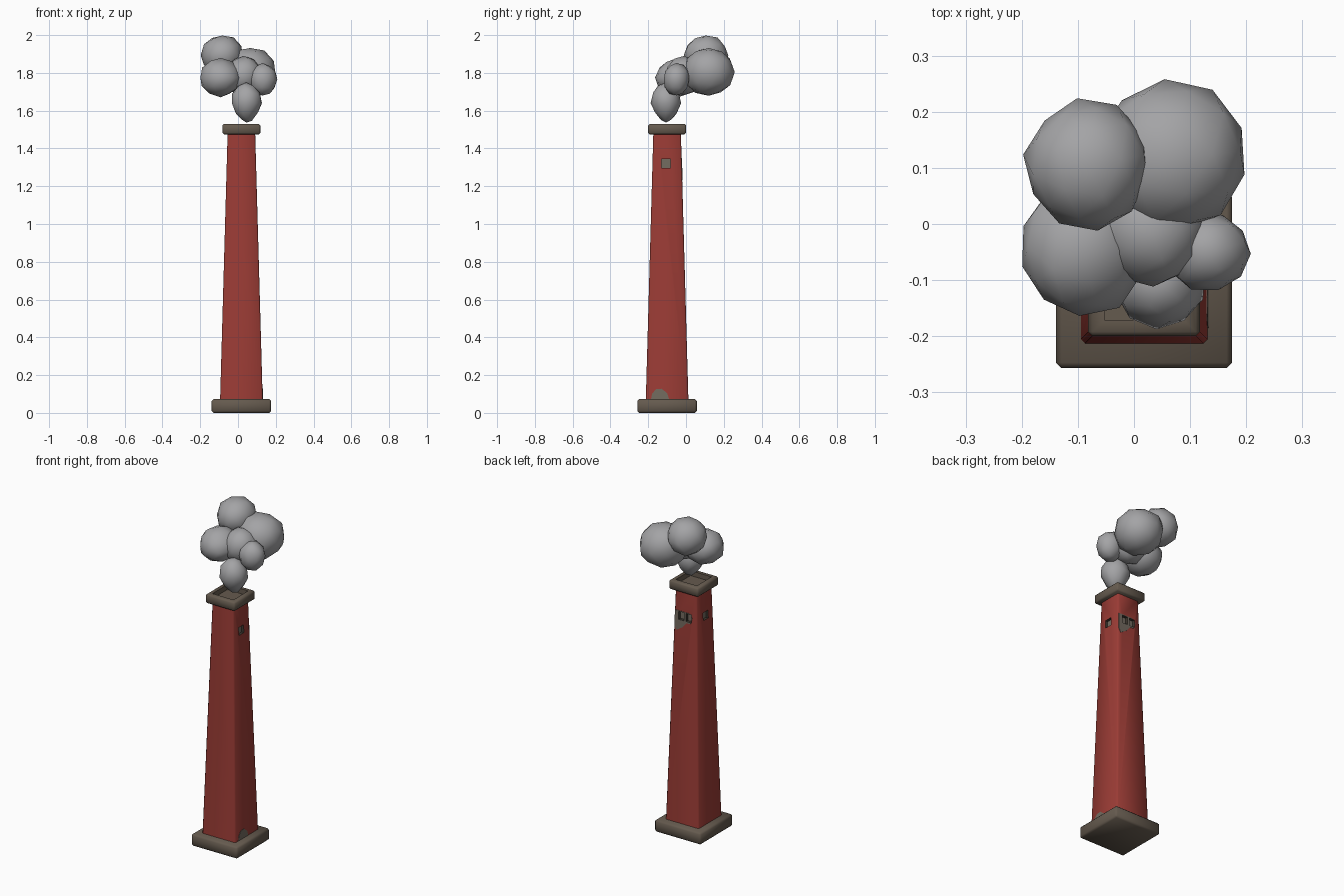
import bpy, bmesh, math, random
from mathutils import Vector, Matrix

cube = bpy.data.objects.get("Cube")
if cube:
    bpy.data.objects.remove(cube, do_unlink=True)
random.seed(4)
CX, CY = 0.018, -0.1
BOTTOM, TOP = 0.06, 1.48          # shaft ends
WIDE, NARROW = 0.113, 0.073       # shaft half widths


def material(name, rgb):
    m = bpy.data.materials.new(name)
    m.use_nodes = True
    m.diffuse_color = (*rgb, 1)
    m.node_tree.nodes["Principled BSDF"].inputs["Base Color"].default_value = (*rgb, 1)
    return m


brick = material("red brick", (0.33, 0.045, 0.036))
stone = material("brown stone", (0.13, 0.103, 0.077))
mortar = material("grey mortar", (0.17, 0.145, 0.115))
shadow = material("dark recess", (0.05, 0.04, 0.03))
smoke = material("grey smoke", (0.37, 0.37, 0.38))


def finish(name, bm, *mats):
    mesh = bpy.data.meshes.new(name)
    bmesh.ops.recalc_face_normals(bm, faces=bm.faces)
    bm.to_mesh(mesh)
    bm.free()
    obj = bpy.data.objects.new(name, mesh)
    bpy.context.collection.objects.link(obj)
    for m in mats:
        mesh.materials.append(m)
    return obj


def select(obj):
    bpy.ops.object.select_all(action='DESELECT')
    obj.select_set(True)
    bpy.context.view_layer.objects.active = obj


def smooth(obj, degrees):
    select(obj)
    bpy.ops.object.shade_smooth_by_angle(angle=math.radians(degrees))


def block(name, half, z0, z1, bevel, mat, top_half=None, recess=None):
    """Square block, optionally tapered or hollowed from above."""
    bm = bmesh.new()
    bmesh.ops.create_cube(bm, size=2)
    for v in bm.verts:
        h = half if v.co.z < 0 else (top_half or half)
        v.co = (CX + v.co.x * h, CY + v.co.y * h, z0 if v.co.z < 0 else z1)
    edges = bm.edges[:]
    if top_half:
        edges = [e for e in edges if abs(e.verts[0].co.z - e.verts[1].co.z) > 0.1]
    bmesh.ops.bevel(bm, geom=edges, offset=bevel, segments=1, affect='EDGES')
    if recess:
        bm.normal_update()
        lid = max(bm.faces, key=lambda f: f.calc_center_median().z)
        bmesh.ops.inset_individual(bm, faces=[lid], thickness=recess)
        floor = bmesh.ops.extrude_discrete_faces(bm, faces=[lid])["faces"][0]
        for v in floor.verts:
            v.co.z -= 0.03
    return finish(name, bm, mat)


def wall(turn, u, z, out=0.0):
    """Point on a shaft side; turn 0 is the +x side, 90 the +y side."""
    half = WIDE + (NARROW - WIDE) * (z - BOTTOM) / (TOP - BOTTOM)
    p = Matrix.Rotation(math.radians(turn), 3, 'Z') @ Vector((half + out, u, z))
    return p + Vector((CX, CY, 0))


def plate(name, turn, outline, low, high, *mats):
    """Prism over a side outline, running from depth low to height high."""
    bm = bmesh.new()
    rings = [[bm.verts.new(wall(turn, u, z, d)) for u, z in outline] for d in (low, high)]
    bm.faces.new(rings[0])
    bm.faces.new(rings[1])
    n = len(outline)
    for i in range(n):
        j = (i + 1) % n
        side = bm.faces.new((rings[0][i], rings[0][j], rings[1][j], rings[1][i]))
        side.material_index = len(mats) - 1
    return finish(name, bm, *mats)


# Masonry
smooth(block("base_plinth", 0.157, 0, 0.073, 0.01, stone), 50)
shaft = block("chimney_shaft", WIDE, BOTTOM, TOP, 0.007, brick, top_half=NARROW)
smooth(block("chimney_cap", 0.1, 1.475, 1.53, 0.008, stone, recess=0.03), 50)

# Exposed mortar patches
upper_patch = plate("upper_mortar_patch", 90,
                    [(-0.072, 1.35), (0.025, 1.35), (0.045, 1.325), (0.035, 1.29),
                     (0.005, 1.285), (-0.02, 1.255), (-0.06, 1.23), (-0.073, 1.25)],
                    -0.002, 0.002, mortar)
plate("lower_mortar_patch", 0,
      [(-0.085, 0.074), (0.01, 0.074), (0, 0.105), (-0.03, 0.128), (-0.06, 0.125), (-0.08, 0.1)],
      -0.002, 0.002, mortar)

# Recessed windows: one on each flank, a pair at the back
for turn, u, w in ((0, -0.005, 0.024), (180, 0.005, 0.024), (90, -0.028, 0.018), (90, 0.022, 0.018)):
    frame = [(u - w, 1.297), (u + w, 1.297), (u + w, 1.345), (u - w, 1.345)]
    cutter = plate("window_cutter", turn, frame, -0.016, 0.02, mortar, shadow)
    cutter.hide_render = True
    for target in (shaft, upper_patch) if turn == 90 else (shaft,):
        cut = target.modifiers.new("window", 'BOOLEAN')
        cut.operation = 'DIFFERENCE'
        cut.object = cutter
        cut.solver = 'EXACT'
        cut.material_mode = 'TRANSFER'
        select(target)
        bpy.ops.object.modifier_apply(modifier=cut.name)
    bpy.data.objects.remove(cutter, do_unlink=True)
smooth(shaft, 50)


# Smoke puffs
def puff(name, centre, radii, taper=0.0):
    bm = bmesh.new()
    bmesh.ops.create_icosphere(bm, subdivisions=2, radius=1)
    spin = Matrix.Rotation(random.uniform(0, 6), 3, 'Z')
    for v in bm.verts:
        p = spin @ v.co * random.uniform(0.97, 1.06)
        if p.z < 0:
            p.x *= 1 + taper * p.z
            p.y *= 1 + taper * p.z
        v.co = [c + r * k for c, r, k in zip(centre, radii, p)]
        v.co.z = min(v.co.z, 2)
    smooth(finish(name, bm, smoke), 60)


puff("smoke_top_puff", (-0.083, 0.105, 1.892), (0.11, 0.115, 0.107))
puff("smoke_back_puff", (0.065, 0.12, 1.805), (0.137, 0.135, 0.128))
puff("smoke_left_puff", (-0.092, -0.045, 1.775), (0.113, 0.118, 0.1))
puff("smoke_right_puff", (0.13, -0.05, 1.765), (0.075, 0.068, 0.085))
puff("smoke_middle_puff", (0.03, -0.01, 1.785), (0.1, 0.1, 0.1))
puff("smoke_rising_puff", (0.045, -0.105, 1.64), (0.082, 0.08, 0.105), taper=0.4)
